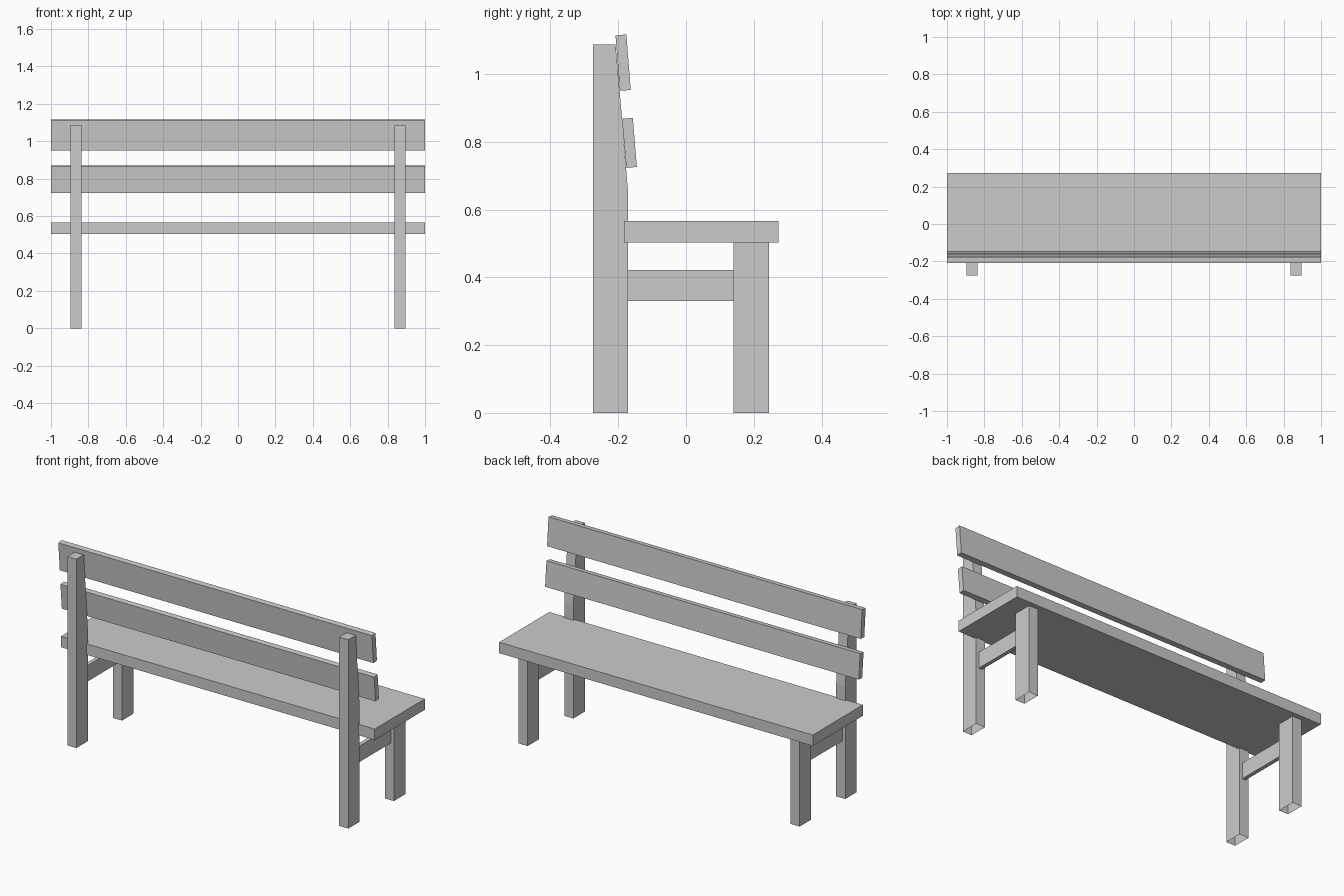
import bpy, bmesh

if "Cube" in bpy.data.objects:
    bpy.data.objects.remove(bpy.data.objects["Cube"])


def prism(name, profile, x0, x1, open_edges=()):
    """Extrude a (y, z) profile along x; open_edges lists profile edges left without a face."""
    bm = bmesh.new()
    a = [bm.verts.new((x0, y, z)) for y, z in profile]
    b = [bm.verts.new((x1, y, z)) for y, z in profile]
    n = len(profile)
    bm.faces.new(a)
    bm.faces.new(b[::-1])
    for i in range(n):
        if i not in open_edges:
            j = (i + 1) % n
            bm.faces.new((a[j], a[i], b[i], b[j]))
    bmesh.ops.recalc_face_normals(bm, faces=bm.faces)
    # an extruded counter-clockwise profile must face outwards even when open
    cx = (x0 + x1) / 2
    bm.faces.ensure_lookup_table()
    f = bm.faces[0]
    if (f.calc_center_median().x - cx) * f.normal.x < 0:
        bmesh.ops.reverse_faces(bm, faces=bm.faces)
    me = bpy.data.meshes.new(name)
    bm.to_mesh(me)
    bm.free()
    ob = bpy.data.objects.new(name, me)
    bpy.context.collection.objects.link(ob)
    return ob


def rect(y0, y1, z0, z1):
    return [(y0, z0), (y1, z0), (y1, z1), (y0, z1)]


# Seat plank
prism("seat", rect(-0.183, 0.273, 0.503, 0.566), -1, 1)

# Tilted backrest slats
prism("lower_back_slat",
      [(-0.176, 0.723), (-0.145, 0.726), (-0.157, 0.871), (-0.189, 0.868)], -1, 1)
prism("upper_back_slat",
      [(-0.195, 0.951), (-0.163, 0.953), (-0.176, 1.117), (-0.208, 1.114)], -1, 1)

# Legs and stretchers, one set per side
rear_profile = [(-0.275, 0), (-0.171, 0), (-0.171, 0.65), (-0.189, 0.87),
                (-0.208, 1.088), (-0.275, 1.088)]
for side, s in (("left", -1), ("right", 1)):
    outer, inner = 0.896 * s, 0.838 * s
    x0, x1 = min(outer, inner), max(outer, inner)
    # legs are open underneath
    prism("rear_leg_" + side, rear_profile, x0, x1, (0,))
    prism("front_leg_" + side, rect(0.14, 0.245, 0, 0.503), x0, x1, (0,))
    prism("stretcher_" + side, rect(-0.171, 0.14, 0.33, 0.422),
          x0 + 0.018, x1 - 0.018)
